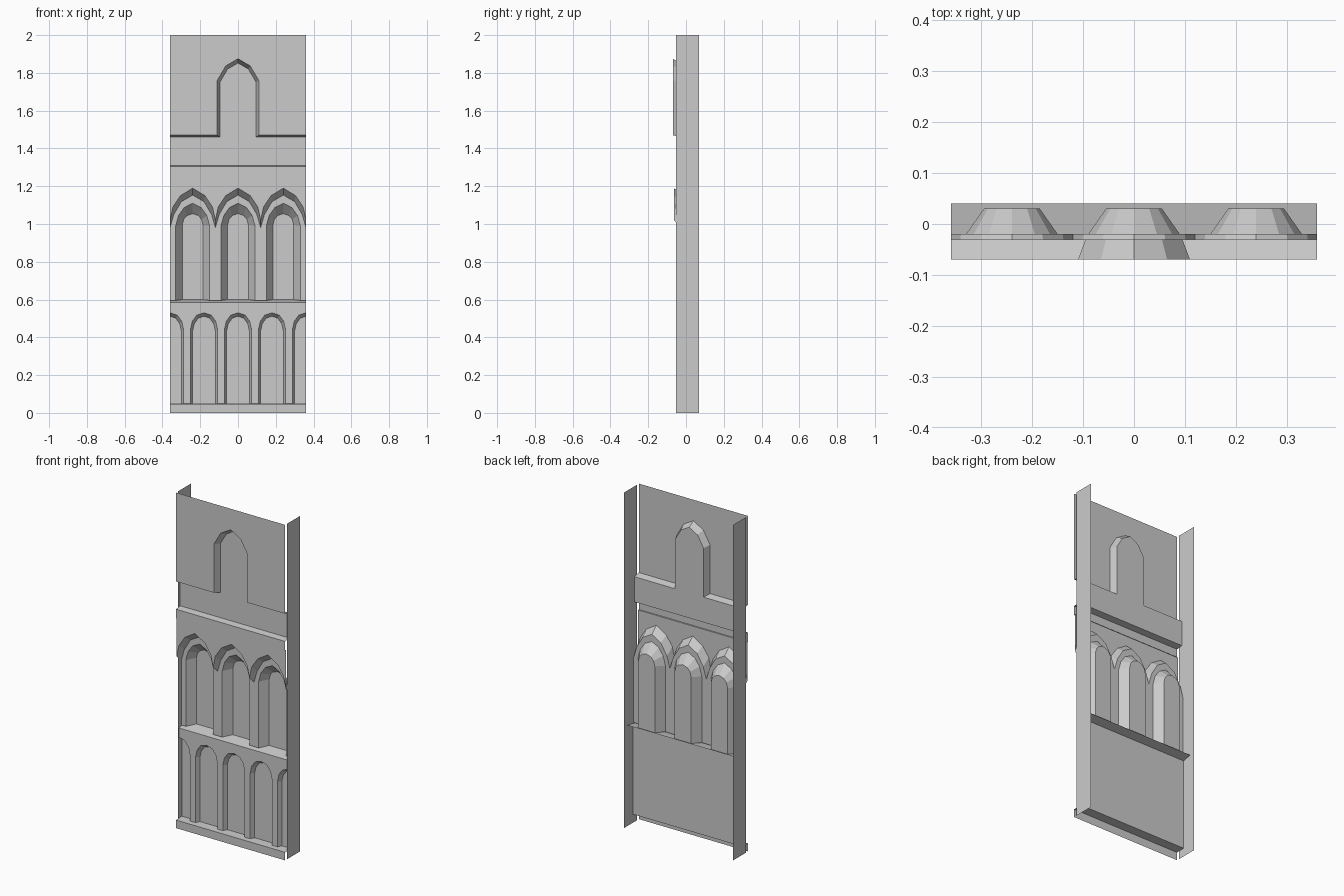
import bpy, bmesh

if "Cube" in bpy.data.objects:
    bpy.data.objects.remove(bpy.data.objects["Cube"])

W = 0.36


def make(name, polys):
    """One object from a list of open polygons (3D point lists)."""
    bm = bmesh.new()
    for pts in polys:
        bm.faces.new([bm.verts.new(p) for p in pts])
    bmesh.ops.remove_doubles(bm, verts=bm.verts, dist=1e-5)
    me = bpy.data.meshes.new(name)
    bm.to_mesh(me)
    bm.free()
    ob = bpy.data.objects.new(name, me)
    bpy.context.collection.objects.link(ob)
    return ob


def flat(line, y):
    return [(x, y, z) for x, z in line]


def band(a, ya, b, yb):
    """Splayed strip joining two matching outlines at two depths."""
    A, B = flat(a, ya), flat(b, yb)
    return [[A[i], A[i + 1], B[i + 1], B[i]] for i in range(len(a) - 1)]


def arch(half, cx=0):
    """Mirror a half outline (listed from foot to apex) about cx."""
    return [(cx - x, z) for x, z in half] + [(cx + x, z) for x, z in half[-2::-1]]


def shelf(y0, z0, y1, z1):
    return [(-W, y0, z0), (W, y0, z0), (W, y1, z1), (-W, y1, z1)]


# Upper wall: proud face with a splayed arched window over a recessed panel
front = [(-W, 1.47)] + arch([(.11, 1.47), (.11, 1.76), (.065, 1.837), (0, 1.875)]) + [(W, 1.47)]
back = [(-W, 1.46)] + arch([(.095, 1.46), (.095, 1.752), (.055, 1.82), (0, 1.852)]) + [(W, 1.46)]
make("upper_wall", [flat(front + [(W, 2), (-W, 2)], -.07)])
make("upper_window_splay", band(front, -.07, back, -.03))
make("upper_recess_panel", [flat([(-W, 1.31)] + [(W, 1.31)] + back[::-1], -.03)])

# String course
make("string_course", [shelf(-.03, 1.31, -.07, 1.305),
                       shelf(-.07, 1.305, -.07, 1.25),
                       shelf(-.07, 1.25, -.062, 1.25)])

# Middle arcade: pointed hood arches
centres = (-.24, 0, .24)


def run(half):
    pts = []
    for c in centres:
        for p in arch(half, c):
            if not pts or abs(p[0] - pts[-1][0]) + abs(p[1] - pts[-1][1]) > 1e-5:
                pts.append(p)
    return pts


hood = run([(.12, 1.02), (.105, 1.09), (.065, 1.15), (0, 1.19)])
hood_in = run([(.12, .98), (.10, 1.05), (.06, 1.118), (0, 1.153)])
make("arcade_spandrel", [flat(hood + [(W, 1.25), (-W, 1.25)], -.064)])
make("hood_splay", band(hood, -.064, hood_in, -.02))

# Middle arcade: deep lancet windows
lancet = [(.09, .595), (.09, .99), (.075, 1.045), (.045, 1.087), (0, 1.11)]
lancet_in = [(.055, .6), (.055, .995), (.047, 1.025), (.03, 1.045), (0, 1.055)]
edge = [(-W, .595)] + [p for c in centres for p in arch(lancet, c)] + [(W, .595)]
make("lancet_wall", [flat(edge + hood_in[::-1], -.02)])
for i, c in enumerate(centres):
    make(f"lancet_splay_{i}", band(arch(lancet, c), -.02, arch(lancet_in, c), .03))
    make(f"lancet_panel_{i}", [flat(arch(lancet_in, c), .03)])

# Sill
make("sill", [shelf(-.04, .585, .04, .602)])

# Lower blind arcade, with half arches at both edges
low = [(.072, .05), (.072, .44), (.062, .485), (.038, .518), (0, .53)]
low_in = [(.06, .05), (.06, .435), (.051, .473), (.03, .502), (0, .512)]


def low_run(half):
    pts = [(-W + x, z) for x, z in half[::-1]]
    for c in (-.18, 0, .18):
        pts += arch(half, c)
    return pts + [(W - x, z) for x, z in half]


a, b = low_run(low), low_run(low_in)
make("blind_arcade_face", [flat(a + [(W, .585), (-W, .585)], -.04)])
make("blind_arcade_splay", [q for q in band(a, -.04, b, -.015)])
make("blind_arcade_back", [flat([(-W, .05), (W, .05), (W, .59), (-W, .59)], -.015)])

# Plinth
make("plinth", [shelf(-.07, 0, -.07, .048), shelf(-.07, .048, -.015, .05)])

# Side panels
for name, x in (("left_side", -W), ("right_side", W)):
    make(name, [[(x, -.052, 0), (x, .07, 0), (x, .07, 2), (x, -.052, 2)]])

# Face visible surfaces outward
for ob in bpy.data.objects:
    bm = bmesh.new()
    bm.from_mesh(ob.data)
    for f in bm.faces:
        f.normal_update()
        n = f.normal
        if ob.name.endswith("_side"):
            flip = n.x * f.calc_center_median().x < 0
        else:
            flip = n.y > 1e-4 or (abs(n.y) <= 1e-4 and n.z < 0 and f.calc_center_median().z != 1.25)
        if flip:
            f.normal_flip()
    bm.to_mesh(ob.data)
    bm.free()
